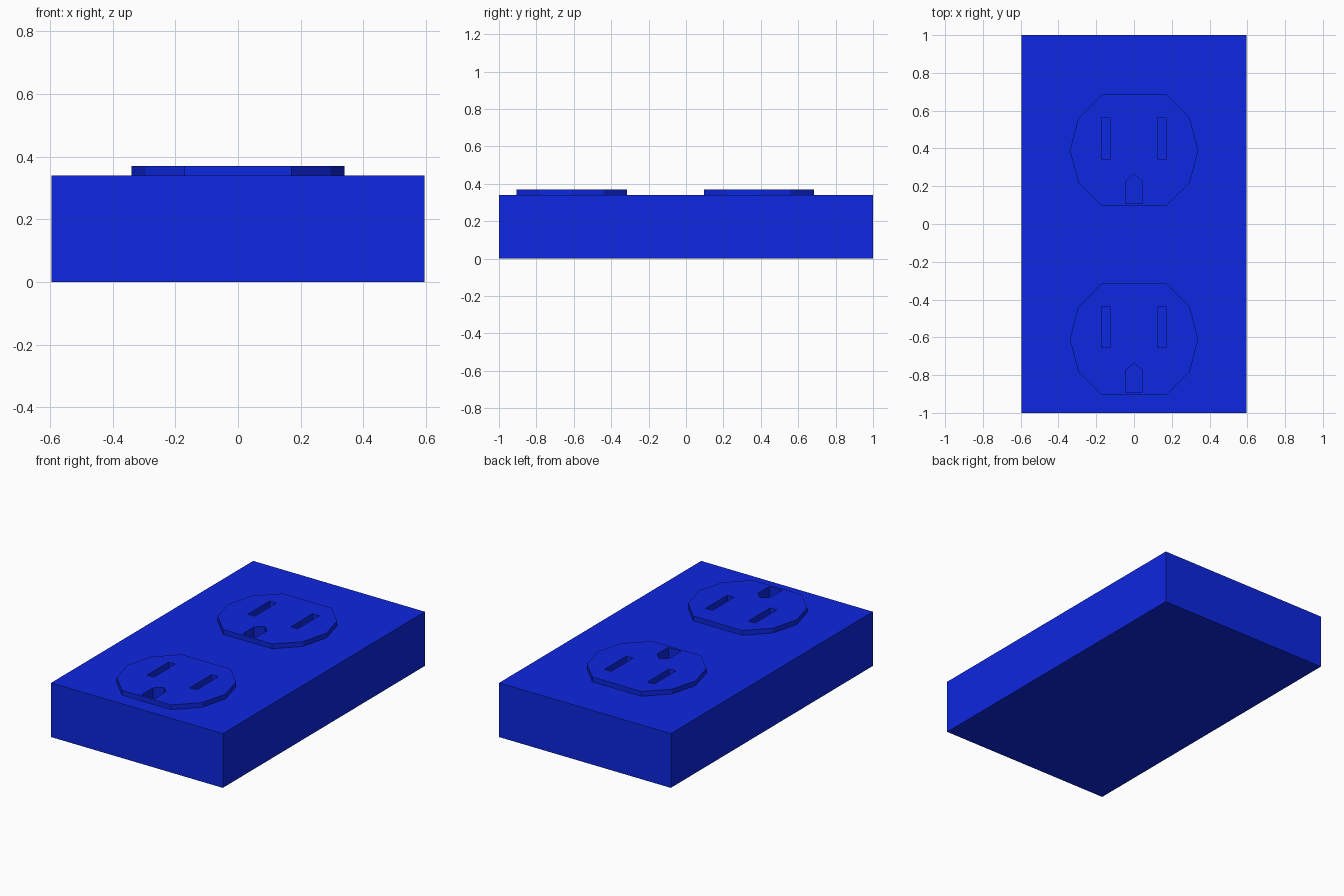
import bpy, bmesh

if "Cube" in bpy.data.objects:
    bpy.data.objects.remove(bpy.data.objects["Cube"])

mat = bpy.data.materials.new("blue_plastic")
mat.diffuse_color = (0.004, 0.02, 0.75, 1)
mat.use_nodes = True
mat.node_tree.nodes["Principled BSDF"].inputs["Base Color"].default_value = mat.diffuse_color

TOP, FACE = 0.34, 0.37          # housing top, socket face top
CENTRES = (0.39, -0.61)         # y of the two sockets


def prisms(name, outlines, z0, z1):
    """One object made of closed prisms extruded from counter-clockwise outlines."""
    bm = bmesh.new()
    for pts in outlines:
        low = bm.faces.new([bm.verts.new((x, y, z0)) for x, y in pts])
        ext = bmesh.ops.extrude_face_region(bm, geom=[low], use_keep_orig=True)
        for v in ext["geom"]:
            if isinstance(v, bmesh.types.BMVert):
                v.co.z = z1
    bmesh.ops.recalc_face_normals(bm, faces=bm.faces)
    me = bpy.data.meshes.new(name)
    bm.to_mesh(me)
    bm.free()
    me.materials.append(mat)
    ob = bpy.data.objects.new(name, me)
    bpy.context.collection.objects.link(ob)
    return ob


def rect(x0, x1, y0, y1):
    return [(x0, y0), (x1, y0), (x1, y1), (x0, y1)]


def at_sockets(*outlines):
    return [[(x, y + c) for x, y in o] for c in CENTRES for o in outlines]


def boolean(ob, other, op):
    m = ob.modifiers.new(other.name, 'BOOLEAN')
    m.object, m.operation, m.solver = other, op, 'EXACT'
    other.hide_render = True
    other.hide_set(True)


# Housing block
housing = prisms("outlet_housing", [rect(-0.595, 0.595, -1, 1)], 0, TOP)

# Raised ten-sided socket faces
right = [(0.17, -0.295), (0.295, -0.17), (0.34, 0), (0.295, 0.17), (0.17, 0.295)]
face = right + [(-x, y) for x, y in reversed(right)]
boolean(housing, prisms("socket_face_helper", at_sockets(face), TOP - 0.1, FACE), 'UNION')

# Blade slots and pointed ground holes
slots = [rect(-0.172, -0.125, -0.045, 0.17), rect(0.125, 0.172, -0.045, 0.17)]
ground = [(-0.045, -0.28), (0.045, -0.28), (0.045, -0.165), (0, -0.125), (-0.045, -0.165)]
boolean(housing, prisms("slot_cutter", at_sockets(*slots, ground), 0.25, 0.45), 'DIFFERENCE')
